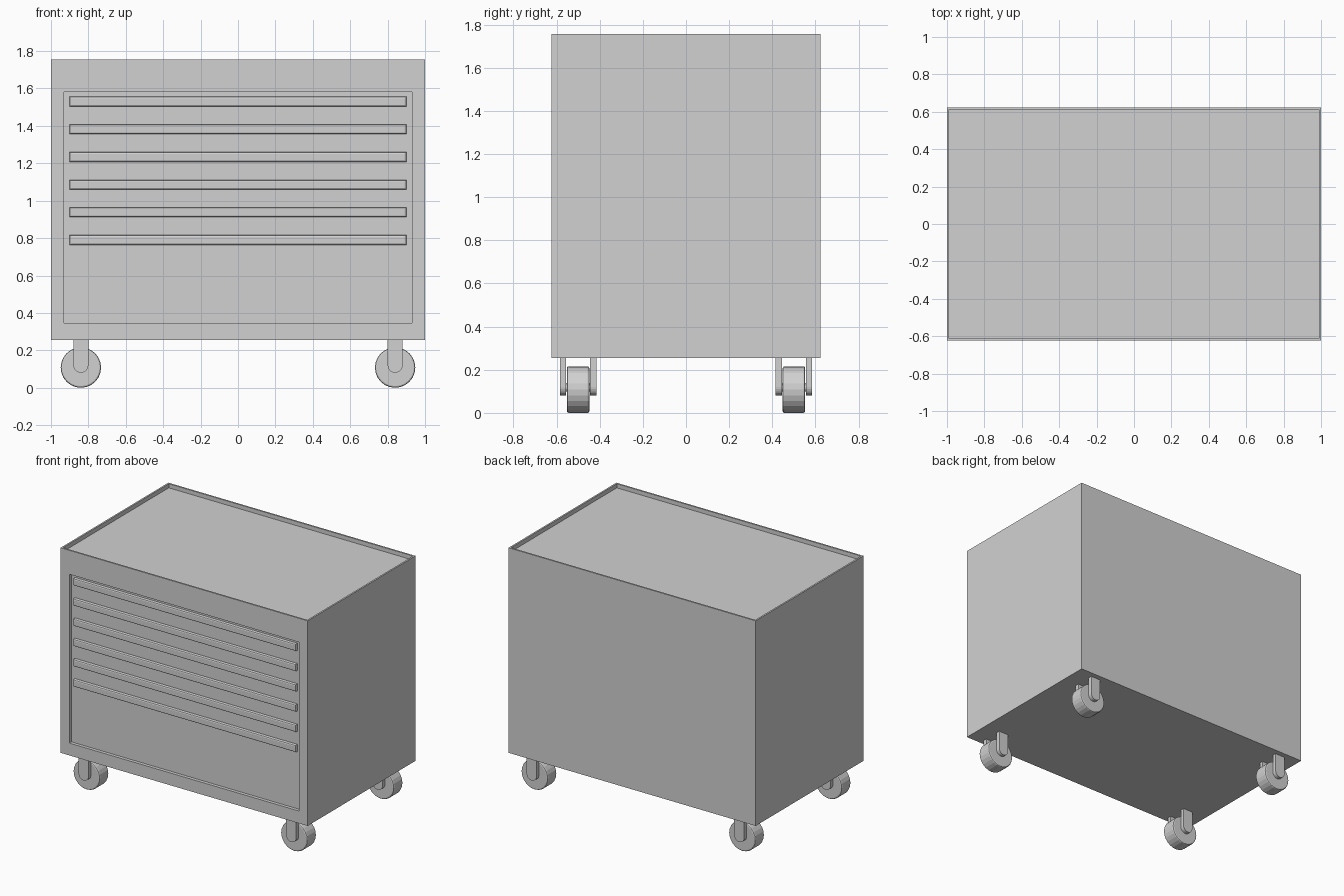
import bpy, bmesh, math
from mathutils import Matrix

if "Cube" in bpy.data.objects:
    bpy.data.objects.remove(bpy.data.objects["Cube"])

grey = bpy.data.materials.new("plain grey")
grey.diffuse_color = (0.64, 0.64, 0.64, 1)
grey.use_nodes = True
grey.node_tree.nodes["Principled BSDF"].inputs["Base Color"].default_value = grey.diffuse_color


def finish(bm, name):
    bmesh.ops.recalc_face_normals(bm, faces=bm.faces[:])
    me = bpy.data.meshes.new(name)
    bm.to_mesh(me)
    bm.free()
    me.materials.append(grey)
    ob = bpy.data.objects.new(name, me)
    bpy.context.scene.collection.objects.link(ob)
    return ob


def box(bm, x0, x1, y0, y1, z0, z1):
    m = Matrix.Translation(((x0 + x1) / 2, (y0 + y1) / 2, (z0 + z1) / 2)) \
        @ Matrix.Diagonal((x1 - x0, y1 - y0, z1 - z0, 1))
    return bmesh.ops.create_cube(bm, size=1, matrix=m)["verts"]


def sink(bm, face, vec):
    # push a face inwards, leaving side walls behind
    f = bmesh.ops.extrude_discrete_faces(bm, faces=[face])["faces"][0]
    bmesh.ops.translate(bm, verts=f.verts[:], vec=vec)


D = 0.623        # half depth of the cabinet
RECESS = 0.024   # depth of the drawer recess

# Cabinet body with shallow top tray and recessed drawer front
bm = bmesh.new()
box(bm, -1, 1, -D, D, 0.255, 1.755)
bm.normal_update()
top = max(bm.faces, key=lambda f: f.normal.z)
front = min(bm.faces, key=lambda f: f.normal.y)
bmesh.ops.inset_region(bm, faces=[top], thickness=0.017)
sink(bm, top, (0, 0, -0.03))
bmesh.ops.inset_region(bm, faces=[front], thickness=0.1)
for v in front.verts:
    v.co.z = 0.345 if v.co.z < 1 else 1.58
sink(bm, front, (0, RECESS, 0))
finish(bm, "cabinet_body")

# Six full-width drawer pulls with chamfered front edges
for i in range(6):
    zc = 1.53 - i * 0.148
    bm = bmesh.new()
    box(bm, -0.9, 0.9, -D + 0.002, -D + RECESS + 0.004, zc - 0.026, zc + 0.026)
    edges = [e for e in bm.edges if all(v.co.y < -D + 0.01 for v in e.verts)]
    bmesh.ops.bevel(bm, geom=edges, offset=0.009, segments=2, profile=0.5,
                    affect='EDGES')
    finish(bm, f"drawer_pull_{i + 1}")

# Casters: wheel, axle and two round-ended fork plates
R = 0.108
for sx in (-1, 1):
    for sy in (-1, 1):
        cx, cy = sx * 0.84, sy * 0.5
        tag = ("left" if sx < 0 else "right") + ("_front" if sy < 0 else "_back")
        turn = Matrix.Rotation(math.pi / 2, 4, 'X')

        bm = bmesh.new()
        bmesh.ops.create_cone(bm, cap_ends=True, segments=24, radius1=R, radius2=R,
                              depth=0.105, matrix=Matrix.Translation((cx, cy, R)) @ turn)
        rims = [e for e in bm.edges if any(len(f.verts) > 4 for f in e.link_faces)]
        bmesh.ops.bevel(bm, geom=rims, offset=0.009, segments=2, profile=0.5,
                        affect='EDGES')
        finish(bm, "wheel_" + tag)

        bm = bmesh.new()
        bmesh.ops.create_cone(bm, cap_ends=True, segments=12, radius1=0.02, radius2=0.02,
                              depth=0.14, matrix=Matrix.Translation((cx, cy, 0.118)) @ turn)
        finish(bm, "axle_" + tag)

        bm = bmesh.new()
        for s in (-1, 1):
            y0 = cy + s * 0.056
            pts = [(cx + 0.04, 0.26), (cx - 0.04, 0.26)]
            for k in range(13):
                a = math.pi + math.pi * k / 12
                pts.append((cx + 0.04 * math.cos(a), 0.12 + 0.04 * math.sin(a)))
            f = bm.faces.new([bm.verts.new((x, y0, z)) for x, z in pts])
            ext = bmesh.ops.extrude_face_region(bm, geom=[f])["geom"]
            bmesh.ops.translate(bm, vec=(0, s * 0.029, 0),
                                verts=[g for g in ext if isinstance(g, bmesh.types.BMVert)])
        finish(bm, "fork_" + tag)
